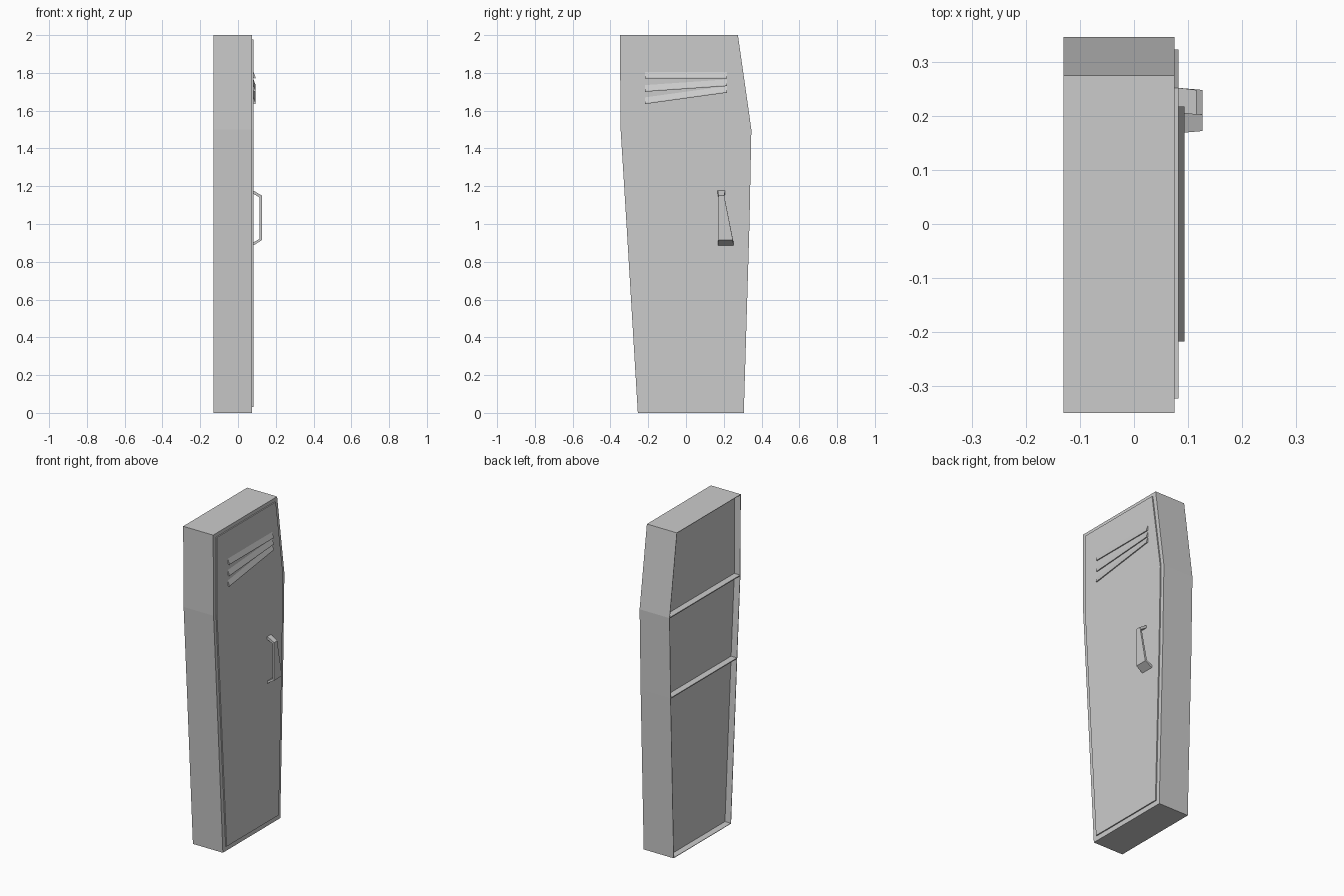
import bpy, bmesh

if "Cube" in bpy.data.objects:
    bpy.data.objects.remove(bpy.data.objects["Cube"])


def finish(name, bm):
    bmesh.ops.recalc_face_normals(bm, faces=bm.faces)
    me = bpy.data.meshes.new(name)
    bm.to_mesh(me)
    bm.free()
    ob = bpy.data.objects.new(name, me)
    bpy.context.collection.objects.link(ob)
    return ob


def loft(name, rings):
    """Closed solid skinned through rings of equal length."""
    bm = bmesh.new()
    rs = [[bm.verts.new(p) for p in r] for r in rings]
    n = len(rs[0])
    for a, b in zip(rs, rs[1:]):
        for i in range(n):
            bm.faces.new((a[i], a[(i + 1) % n], b[(i + 1) % n], b[i]))
    bm.faces.new(rs[0])
    bm.faces.new(rs[-1])
    return finish(name, bm)


def slab(name, outline, x0, x1):
    return loft(name, [[(x, y, z) for y, z in outline] for x in (x0, x1)])


# crooked cabinet with a recessed back
OUTLINE = [(-0.255, 0), (0.306, 0), (0.336, 1), (0.346, 1.5),
           (0.275, 2), (-0.35, 2), (-0.346, 1.5), (-0.315, 1)]
cabinet = slab("cabinet", OUTLINE, -0.13, 0.075)
bm = bmesh.new()
bm.from_mesh(cabinet.data)
back = min(bm.faces, key=lambda f: f.calc_center_median().x)
bmesh.ops.inset_region(bm, faces=[back], thickness=0.003, use_even_offset=True)
ext = bmesh.ops.extrude_face_region(bm, geom=[back])
for v in ext["geom"]:
    if isinstance(v, bmesh.types.BMVert):
        v.co.x += 0.04
if back.is_valid:
    bm.faces.remove(back)
bmesh.ops.recalc_face_normals(bm, faces=bm.faces)
bm.to_mesh(cabinet.data)
bm.free()

# shelf ledges across the back
for i, (z, ya, yb) in enumerate([(1.5, -0.344, 0.344), (1.0, -0.313, 0.334)]):
    h = 0.003
    slab(f"back_shelf_{i + 1}",
         [(ya, z - h), (yb, z - h), (yb, z + h), (ya, z + h)], -0.13, -0.088)

# door
DOOR = [(-0.228, 0.03), (0.281, 0.03), (0.312, 1), (0.323, 1.5),
        (0.252, 1.977), (-0.323, 1.977), (-0.322, 1.5), (-0.29, 1)]
slab("door", DOOR, 0.074, 0.082)

# vent louvres, increasingly tilted
for i, (zl, zr) in enumerate([(1.77, 1.77), (1.70, 1.73), (1.635, 1.695)]):
    loft(f"vent_louvre_{i + 1}",
         [[(0.081, y, z + 0.038), (0.093, y, z + 0.006), (0.092, y, z), (0.081, y, z + 0.004)]
          for y, z in ((-0.217, zl), (0.217, zr))])

# tapered pull handle: (outer x, z), (inner x, z), y range
HANDLE = [((0.081, 1.177), (0.081, 1.160), 0.168, 0.207),
          ((0.127, 1.150), (0.115, 1.140), 0.172, 0.202),
          ((0.127, 0.915), (0.115, 0.922), 0.172, 0.248),
          ((0.081, 0.886), (0.081, 0.902), 0.169, 0.252)]
loft("door_handle",
     [[(o[0], a, o[1]), (o[0], b, o[1]), (n[0], b, n[1]), (n[0], a, n[1])]
      for o, n, a, b in HANDLE])
